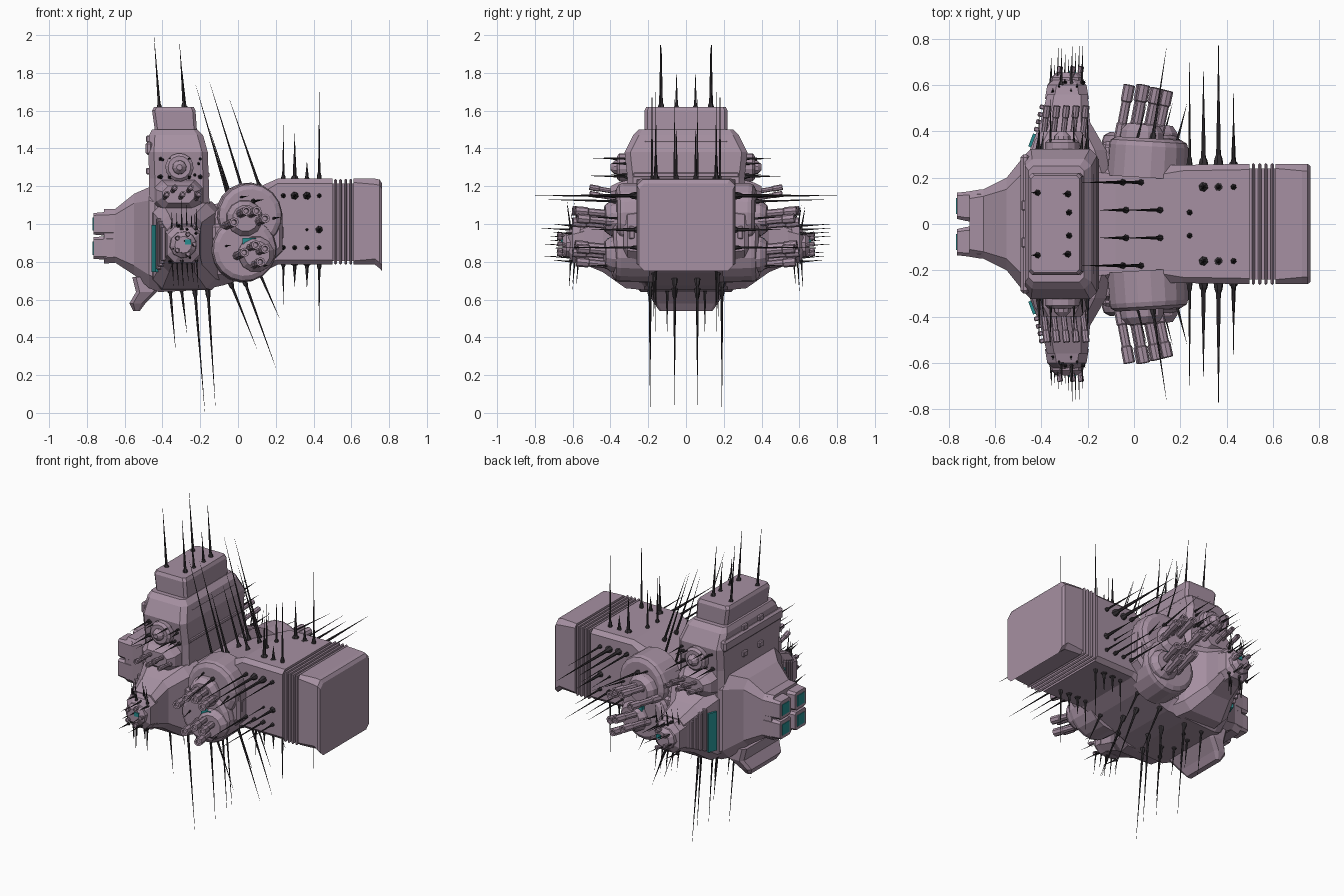
import bpy, bmesh, math, random
from mathutils import Vector

random.seed(4)


def material(name, col):
    m = bpy.data.materials.new(name)
    m.diffuse_color = (*col, 1)
    return m


HULL = material("hull_mauve", (0.38, 0.28, 0.36))
DARK = material("antenna_dark", (0.035, 0.03, 0.035))
TEAL = material("window_teal", (0.02, 0.27, 0.28))


def finish(name, bm, mat):
    bmesh.ops.recalc_face_normals(bm, faces=bm.faces)
    me = bpy.data.meshes.new(name)
    bm.to_mesh(me)
    bm.free()
    ob = bpy.data.objects.new(name, me)
    me.materials.append(mat)
    bpy.context.collection.objects.link(ob)
    return ob


def skin(bm, rings):
    vs = [[bm.verts.new(p) for p in r] for r in rings]
    n = len(vs[0])
    for a, b in zip(vs, vs[1:]):
        for i in range(n):
            j = (i + 1) % n
            bm.faces.new((a[i], a[j], b[j], b[i]))
    bm.faces.new(vs[0])
    bm.faces.new(vs[-1])


def loft(name, secs, axis="x", mat=HULL, s=1):
    """Chamfered rectangles (t, a0, a1, b0, b1, chamfer) skinned along an axis."""
    put = {"x": lambda t, a, b: (t, a * s, b), "y": lambda t, a, b: (a, t * s, b),
           "z": lambda t, a, b: (a, b, t)}[axis]
    bm = bmesh.new()
    rings = []
    for t, a0, a1, b0, b1, c in secs:
        oct_ = [(a0 + c, b0), (a1 - c, b0), (a1, b0 + c), (a1, b1 - c),
                (a1 - c, b1), (a0 + c, b1), (a0, b1 - c), (a0, b0 + c)]
        rings.append([put(t, a, b) for a, b in oct_])
    skin(bm, rings)
    return finish(name, bm, mat)


def rods(name, items, prof, n=8, mat=HULL):
    """Turned shapes; items (start, end, scale), prof (fraction, radius)."""
    bm = bmesh.new()
    for p, q, k in items:
        p, q = Vector(p), Vector(q)
        d = (q - p).normalized()
        u = d.orthogonal().normalized()
        v = d.cross(u)
        skin(bm, [[p.lerp(q, t) + (u * math.cos(2 * math.pi * i / n) +
                   v * math.sin(2 * math.pi * i / n)) * r * k for i in range(n)] for t, r in prof])
    return finish(name, bm, mat)


def box(name, c, d, mat=HULL, rz=0, bevel=0.0):
    bm = bmesh.new()
    bmesh.ops.create_cube(bm, size=1)
    for v in bm.verts:
        v.co = Vector((v.co.x * d[0], v.co.y * d[1], v.co.z * d[2]))
    if bevel:
        bmesh.ops.bevel(bm, geom=bm.edges[:], offset=bevel, segments=1, affect='EDGES')
    ob = finish(name, bm, mat)
    ob.location, ob.rotation_euler = c, (0, 0, rz)
    return ob


NEEDLE = [(0, .015), (.06, .012), (.09, .007), (.3, .0055), (.6, .003), (1, .0004)]
BARREL = [(0, .024), (.3, .024), (.32, .02), (.7, .02), (.72, .025), (1, .025), (1, .014), (.93, .012)]

# main hull from bow to engine
loft("main_hull", [(.50, -.26, .26, .785, 1.24, .025), (.21, -.255, .255, .785, 1.24, .025),
     (.12, -.255, .255, .74, 1.2, .04), (-.08, -.27, .27, .675, 1.11, .06),
     (-.2, -.31, .31, .65, 1.1, .07), (-.42, -.31, .31, .64, 1.18, .07),
     (-.47, -.3, .3, .66, 1.195, .07), (-.55, -.2, .2, .73, 1.16, .05),
     (-.65, -.15, .15, .795, 1.08, .03), (-.71, -.14, .14, .79, 1.08, .03)])
# bow neck, ribs and head
box("bow_core", (.56, 0, 1.01), (.13, .48, .41))
for i in range(4):
    box("bow_rib", (.516 + i * .027, 0, 1.012), (.014, .525, .455), bevel=.006)
loft("bow_head", [(.612, -.26, .26, .785, 1.24, .02), (.725, -.26, .26, .785, 1.24, .03),
     (.75, -.26, .26, .765, 1.235, .03), (.763, -.25, .25, .75, 1.215, .03)])

# command tower
loft("tower_base", [(1.05, -.47, -.15, -.31, .31, .03), (1.24, -.47, -.155, -.31, .31, .03),
     (1.38, -.475, -.16, -.325, .325, .03), (1.47, -.47, -.185, -.28, .28, .03),
     (1.5, -.455, -.215, -.25, .25, .02)], "z")
loft("tower_neck", [(1.46, -.435, -.215, -.22, .22, .015), (1.60, -.455, -.225, -.22, .22, .015),
     (1.62, -.445, -.235, -.21, .21, .015)], "z")
for i, z in enumerate((1.26, 1.37, 1.43)):
    box("tower_ledge", (-.168 - .012 * i, 0, z), (.035, .56 - .06 * i, .025), bevel=.005)
    for y in (-.08, .08):
        box("tower_rear_panel", (-.474, y, z + .02), (.025, .045, .035), bevel=.005)
box("tower_rear_ledge", (-.47, 0, 1.4), (.04, .6, .07), bevel=.012)

# ventral tail fin
loft("tail_fin", [(.72, -.56, -.38, -.2, .2, .02), (.64, -.54, -.43, -.2, .2, .02),
     (.58, -.575, -.49, -.17, .17, .02), (.54, -.555, -.52, -.14, .14, .01)], "z")

needles, thin, barrels, small = [], [], [], []
for s in (-1, 1):
    # rear thrusters
    for z in (.872, 1.0):
        loft("thruster", [(-.66, .01, .15, z - .066, z + .07, .02),
             (-.72, .012, .14, z - .06, z + .062, .015),
             (-.765, .022, .135, z - .056, z + .058, .012)], s=s)
        box("thruster_glow", (-.766, s * .078, z), (.006, .07, .07), TEAL)

    # side sponson
    loft("sponson", [(.22, -.46, -.09, .65, 1.12, .05), (.32, -.45, -.12, .66, 1.11, .05),
         (.44, -.405, -.19, .745, 1.05, .04), (.56, -.375, -.2, .795, 1.0, .03)], "y", s=s)
    loft("sponson_cap", [(.54, -.385, -.195, .785, 1.0, .04), (.6, -.375, -.205, .795, .985, .04),
         (.625, -.345, -.235, .83, .955, .03)], "y", s=s)
    box("shoulder_window", (-.437, s * .36, .87), (.02, .06, .25), TEAL, -.36 * s)
    for i in range(4):
        box("shoulder_rib", (-.417 + .008 * i, s * (.408 + .032 * i), .895),
            (.03, .02, .27 - .03 * i), HULL, -.3 * s, .004)
    rods("sponson_turret", [((-.29, s * .6, .89), (-.29, s * .655, .89), 1)],
         [(0, .075), (.6, .07), (1, .045)], 10)
    box("sponson_window", (-.265, s * .655, .905), (.03, .012, .025), TEAL)
    for i in range(5):
        a = i * 1.257
        x, z = -.29 + .05 * math.cos(a), .885 + .055 * math.sin(a)
        small.append(((x, s * .6, z), (x + .012, s * .68, z + .01), .8))
    for i in range(10):
        x, z = -.36 + .015 * i, .8 + .19 * ((i * 3) % 10) / 9
        thin.append(((x, s * .6, z), (x + .004, s * random.uniform(.69, .785), z + .01), .8))
    for i in range(6):
        x, y = -.35 + .026 * i, .57 + .02 * (i % 3)
        thin.append(((x, s * y, .81), (x + .01, s * (y + .01), random.uniform(.64, .7)), .7))
        thin.append(((x, s * y, .97), (x, s * (y + .02), random.uniform(1.05, 1.13)), .7))

    # tower flank gun mounts
    rods("tower_flank_disc", [((-.31, s * .3, 1.3), (-.31, s * .365, 1.3), 1)],
         [(0, .075), (.8, .075), (1, .06)], 14)
    rods("tower_dome", [((-.31, s * .35, 1.3), (-.31, s * .4, 1.3), 1)],
         [(0, .04), (.6, .035), (1, .015)], 10)
    loft("flank_gun_housing", [(.28, -.45, -.18, 1.06, 1.24, .04), (.36, -.43, -.2, 1.08, 1.22, .04),
         (.4, -.4, -.23, 1.11, 1.2, .03)], "y", s=s)
    for i in range(5):
        x, z = -.395 + .042 * i, 1.13 + .035 * (i % 2)
        small.append(((x, s * .34, z), (x + .02, s * .51, z + .03), 1))
    for x in (-.41, -.36, -.26, -.2):
        for z in (1.25, 1.345):
            thin.append(((x, s * .31, z), (x, s * random.uniform(.44, .54), z + .005), .9))
    for x, z in ((-.42, 1.25), (-.21, 1.32), (-.23, 1.26), (-.4, 1.34)):
        thin.append(((x, s * .3, z), (x + .01, s * .4, z), 1.3))

    # large flank turret: two overlapping drums, rim plates and guns
    for nm, x, z, y1 in (("upper", .065, 1.045, .37), ("lower", .035, .865, .39)):
        rods(nm + "_flank_drum", [((x - .01, s * .2, z), (x, s * y1, z), 1)],
             [(0, .175), (.8, .172), (.92, .165), (1, .14)], 18)
    loft("turret_rim", [(.22, -.13, .235, .75, 1.16, .1), (.31, -.135, .235, .76, 1.15, .1),
         (.33, -.12, .22, .78, 1.13, .1)], "y", s=s)
    box("turret_belt", (.05, s * .31, .955), (.38, .05, .09), HULL, -.13 * s, .015)
    box("turret_window", (.06, s * .4, .91), (.07, .03, .03), TEAL)
    for x, z in ((.03, 1.03), (.09, .84)):
        rods("gun_mount", [((x, s * .33, z), (x + .01, s * .43, z), 1)],
             [(0, .1), (.7, .095), (1, .07)], 12)
    for x, z in ((-.065, .99), (.0, 1.05), (.055, 1.05), (.1, 1.01),
                 (-.01, .83), (.05, .87), (.1, .85), (.075, .78)):
        barrels.append(((x, s * .36, z), (x + .045, s * (.6 - .25 * max(x, 0)), z + .02), 1))
    for a in (.4, 1.9, 3.5, 5.2):
        x, z = .05 + .14 * math.cos(a), .95 + .2 * math.sin(a)
        thin.append(((x, s * .33, z), (x + .05, s * .52, z + .01), 1))
    thin.append(((.08, s * .36, 1.12), (.14, s * .76, 1.13), 1))

    # bow antennas: top, bottom and flank
    for x, zt, zb, yt in ((.24, 1.53, .57, .74), (.30, 1.48, .67, .67),
                          (.365, 1.33, .66, .8), (.43, 1.7, .43, .6)):
        k = 1.5 if x in (.30, .365) else .9
        y = .05 if x == .24 else .16
        needles.append(((x, s * y, 1.235), (x, s * y, zt), k))
        needles.append(((x, s * .16, .79), (x, s * .16, zb), k))
        needles.append(((x, s * .25, 1.15), (x, s * yt, 1.15), k))
        needles.append(((x, s * .25, .875), (x, s * (yt - .08), .875), .9))
    needles.append(((.43, s * .25, .97), (.43, s * .5, .97), 1.5))
    needles.append(((.365, s * .25, .97), (.365, s * .45, .97), .6))

    # tower-top antennas, raked dorsal and ventral antennas
    for y, p, q in ((.135, (-.415, 1.6), (-.445, 2.0)), (.05, (-.28, 1.61), (-.295, 1.81)),
                    (.13, (-.285, 1.61), (-.31, 1.965)),
                    (.18, (.04, 1.13), (-.15, 1.75)), (.18, (-.04, 1.1), (-.225, 1.74)),
                    (.06, (.12, 1.18), (-.045, 1.66)), (.06, (-.03, 1.12), (-.15, 1.5)),
                    (.19, (-.36, .66), (-.33, .33)), (.1, (-.3, .66), (-.27, .42)),
                    (.19, (-.23, .67), (-.175, 0.0)), (.06, (-.16, .66), (-.12, .04)),
                    (.19, (-.04, .69), (.1, .34)), (.06, (.03, .71), (.2, .24)),
                    (.17, (.11, .75), (.22, .5)), (.06, (-.36, .65), (-.34, .45))):
        needles.append(((p[0], s * y, p[1]), (q[0], s * y, q[1]), 1.1))

rods("long_antennas", needles, NEEDLE, 6, DARK)
rods("short_antennas", thin, NEEDLE, 5, DARK)
rods("turret_barrels", barrels, BARREL, 8)
rods("light_barrels", small, [(t, r * .62) for t, r in BARREL], 8)
